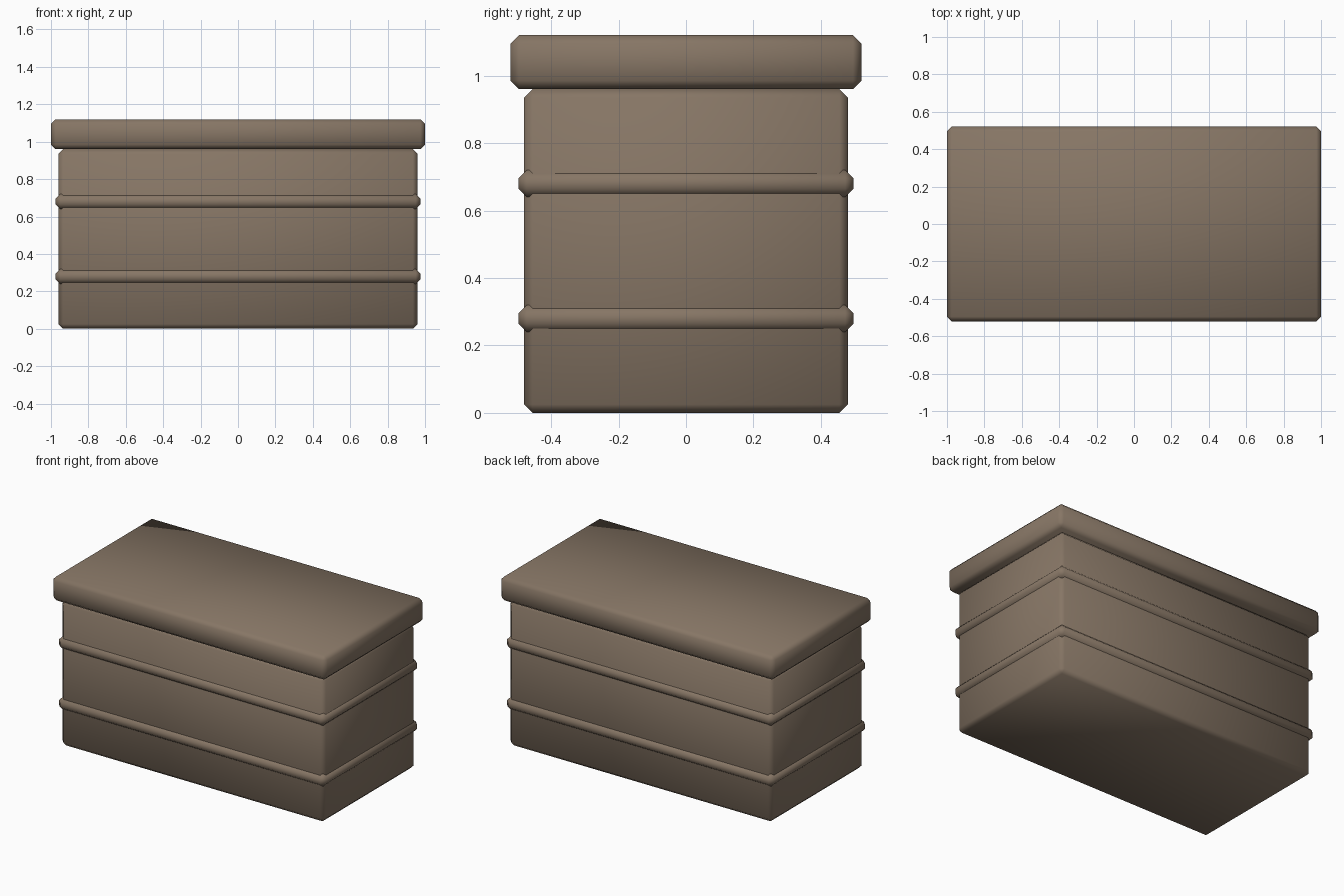
import bpy
import bmesh

if "Cube" in bpy.data.objects:
    bpy.data.objects.remove(bpy.data.objects["Cube"])

# One brown for the whole chest
brown = bpy.data.materials.new("worn_brown")
brown.diffuse_color = (0.24, 0.18, 0.13, 1.0)
brown.use_nodes = True
brown.node_tree.nodes["Principled BSDF"].inputs["Base Color"].default_value = brown.diffuse_color


def chamfered_box(name, half_x, half_y, z0, z1, chamfer=0.025):
    """Smooth-shaded box with a single-segment chamfer on every edge."""
    bm = bmesh.new()
    bmesh.ops.create_cube(bm, size=1.0)
    for v in bm.verts:
        v.co.x *= 2 * half_x
        v.co.y *= 2 * half_y
        v.co.z = z0 if v.co.z < 0 else z1
    bmesh.ops.bevel(bm, geom=bm.edges[:], offset=chamfer, segments=1,
                    affect='EDGES', profile=0.5)
    for f in bm.faces:
        f.smooth = True
    mesh = bpy.data.meshes.new(name)
    bm.to_mesh(mesh)
    bm.free()
    mesh.materials.append(brown)
    obj = bpy.data.objects.new(name, mesh)
    bpy.context.collection.objects.link(obj)
    return obj


# Main body and overhanging lid
chamfered_box("body", 0.96, 0.48, 0.0, 0.96)
chamfered_box("lid", 1.0, 0.52, 0.96, 1.12)

# Two raised bands around the body
for name, z in (("lower_band", 0.28), ("upper_band", 0.68)):
    chamfered_box(name, 0.975, 0.497, z - 0.04, z + 0.04)
